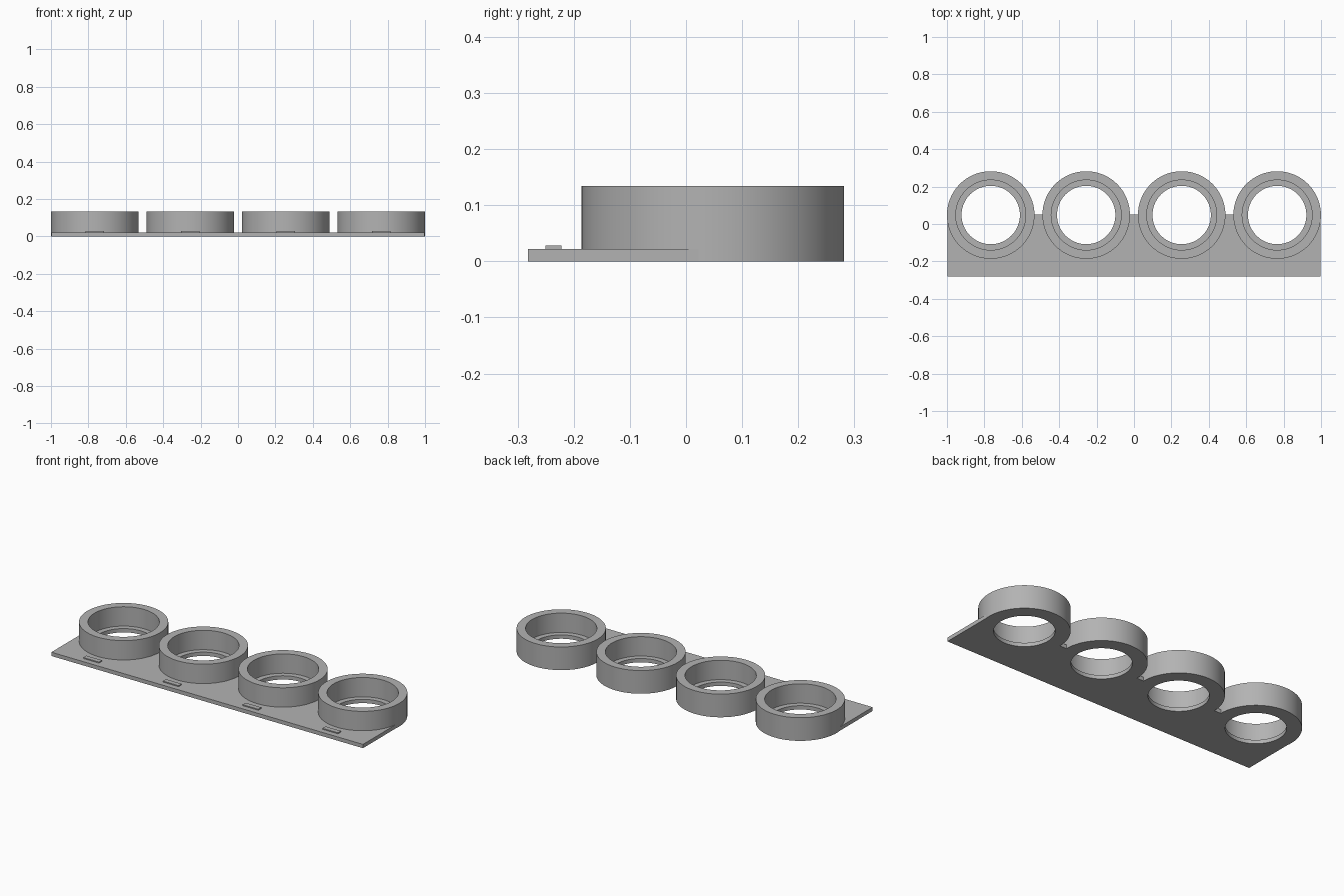
import bpy, bmesh, math
from mathutils import Matrix, Vector

cube = bpy.data.objects.get("Cube")
if cube:
    bpy.data.objects.remove(cube, do_unlink=True)

# Main dimensions
PLATE_TOP, RING_TOP = 0.022, 0.134
OUTER, BORE, HOLE = 0.234, 0.187, 0.156
RING_Y, FRONT, BACK = 0.048, -0.282, 0.05
HALF_WIDTH = 0.998
CENTRES = [-0.766 + 0.5105 * i for i in range(4)]
SEGMENTS = 96

grey = bpy.data.materials.new("grey plastic")
grey.use_nodes = True
colour = (0.45, 0.45, 0.45, 1)
grey.diffuse_color = colour
grey.node_tree.nodes["Principled BSDF"].inputs["Base Color"].default_value = colour


def add_object(name, bm):
    bmesh.ops.recalc_face_normals(bm, faces=bm.faces)
    mesh = bpy.data.meshes.new(name)
    bm.to_mesh(mesh)
    bm.free()
    mesh.materials.append(grey)
    obj = bpy.data.objects.new(name, mesh)
    bpy.context.collection.objects.link(obj)
    return obj


def add_box(name, low, high):
    low, high = Vector(low), Vector(high)
    bm = bmesh.new()
    bmesh.ops.create_cube(bm, size=1)
    bmesh.ops.scale(bm, vec=high - low, verts=bm.verts)
    bmesh.ops.translate(bm, vec=(low + high) / 2, verts=bm.verts)
    return add_object(name, bm)


def add_lathe(name, profile, x):
    """Spin a closed (radius, z) profile around a vertical axis."""
    bm = bmesh.new()
    loops = []
    for k in range(SEGMENTS):
        a = 2 * math.pi * k / SEGMENTS
        loops.append([bm.verts.new((r * math.cos(a), r * math.sin(a), z)) for r, z in profile])
    for k, loop in enumerate(loops):
        following = loops[(k + 1) % SEGMENTS]
        for i in range(len(profile)):
            j = (i + 1) % len(profile)
            bm.faces.new((loop[i], following[i], following[j], loop[j]))
    obj = add_object(name, bm)
    obj.location = (x, RING_Y, 0)
    bpy.ops.object.select_all(action="DESELECT")
    bpy.context.view_layer.objects.active = obj
    obj.select_set(True)
    bpy.ops.object.shade_smooth_by_angle(angle=math.radians(30))
    return obj


# Flat base plate, cut away where the cups sit
plate = add_box("base_plate", (-HALF_WIDTH, FRONT, 0), (HALF_WIDTH, BACK, PLATE_TOP))
bm = bmesh.new()
for x in CENTRES:
    bmesh.ops.create_cone(bm, cap_ends=True, segments=SEGMENTS, radius1=OUTER - 0.001,
                          radius2=OUTER - 0.001, depth=0.2,
                          matrix=Matrix.Translation((x, RING_Y, 0)))
cutter = add_object("plate_cutter", bm)
cutter.hide_render = True
cutter.hide_set(True)
cut = plate.modifiers.new("cup openings", "BOOLEAN")
cut.operation, cut.solver, cut.object = "DIFFERENCE", "EXACT", cutter

# Four stepped cups with a ledge, and a plain raised tab in front of each
cup = [(HOLE, 0), (OUTER, 0), (OUTER, RING_TOP), (BORE, RING_TOP), (BORE, PLATE_TOP), (HOLE, PLATE_TOP)]
for n, x in enumerate(CENTRES, 1):
    add_lathe(f"cup_{n}", cup, x)
    add_box(f"raised_tab_{n}", (x - 0.05, -0.25, PLATE_TOP - 0.004), (x + 0.05, -0.222, 0.028))
